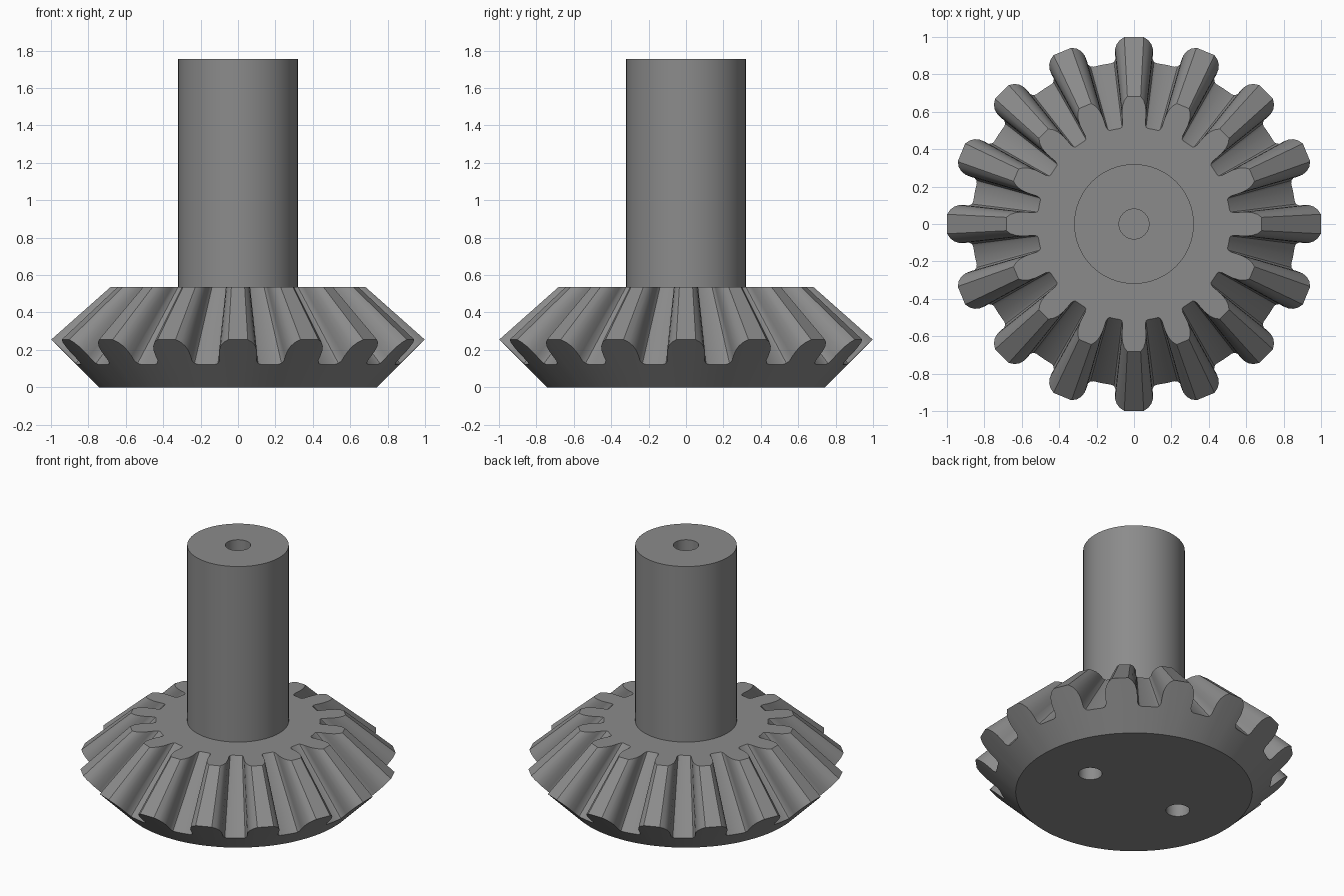
import bpy, bmesh, math

if "Cube" in bpy.data.objects:
    bpy.data.objects.remove(bpy.data.objects["Cube"])

TEETH = 16
APEX = 1.14      # height where all tooth lines converge
BASE_R = 0.745   # radius of the flat underside
TOP_Z = 0.535    # height of the flat gear face
SEG = 64

steel = bpy.data.materials.new("plain grey")
steel.diffuse_color = (0.26, 0.26, 0.26, 1)
steel.use_nodes = True
steel.node_tree.nodes["Principled BSDF"].inputs["Base Color"].default_value = steel.diffuse_color


def make_object(name, bm):
    bmesh.ops.recalc_face_normals(bm, faces=bm.faces[:])
    mesh = bpy.data.meshes.new(name)
    bm.to_mesh(mesh)
    bm.free()
    mesh.materials.append(steel)
    obj = bpy.data.objects.new(name, mesh)
    bpy.context.collection.objects.link(obj)
    return obj


def bridge(bm, a, b):
    n = len(a)
    for i in range(n):
        j = (i + 1) % n
        bm.faces.new((a[i], a[j], b[j], b[i]))


def smooth(obj):
    bpy.ops.object.select_all(action='DESELECT')
    obj.select_set(True)
    bpy.context.view_layer.objects.active = obj
    bpy.ops.object.shade_smooth_by_angle(angle=math.radians(30))


# Half tooth outline on the back cone: (half width, radius), root to tip
half = [(0.122, 0.868), (0.107, 0.873), (0.099, 0.887), (0.101, 0.91), (0.101, 0.94),
        (0.093, 0.965), (0.077, 0.985), (0.052, 1.0)]
tooth = [(-math.asin(w / r), r) for w, r in half]
tooth += [(-a, r) for a, r in reversed(tooth)]
pitch = 2 * math.pi / TEETH
tooth.append((pitch / 2, 0.868))   # middle of the root gap

# Gear body: base ring, toothed back-cone ring, and its taper to the top face
bm = bmesh.new()
base, outer, top = [], [], []
for k in range(TEETH):
    for a, r in tooth:
        c, s = math.cos(a + k * pitch), math.sin(a + k * pitch)
        z = r - BASE_R
        t = (APEX - TOP_Z) / (APEX - z)
        base.append(bm.verts.new((BASE_R * c, BASE_R * s, 0)))
        outer.append(bm.verts.new((r * c, r * s, z)))
        top.append(bm.verts.new((r * t * c, r * t * s, TOP_Z)))
bridge(bm, base, outer)
bridge(bm, outer, top)
bm.faces.new(base)
bm.faces.new(top)
gear = make_object("bevel_gear", bm)

# Two blind pin holes in the underside
for x in (-0.36, 0.36):
    bm = bmesh.new()
    bmesh.ops.create_cone(bm, cap_ends=True, segments=32, radius1=0.075, radius2=0.075, depth=0.5)
    bmesh.ops.translate(bm, verts=bm.verts[:], vec=(x, 0, 0))
    cutter = make_object("pin_hole_cutter", bm)
    cutter.hide_render = True
    mod = gear.modifiers.new("pin_hole", 'BOOLEAN')
    mod.operation = 'DIFFERENCE'
    mod.solver = 'EXACT'
    mod.object = cutter
    bpy.context.view_layer.objects.active = gear
    bpy.ops.object.modifier_apply(modifier=mod.name)
    bpy.data.objects.remove(cutter)
smooth(gear)

# Shaft with a blind centre bore, revolved from its profile
bm = bmesh.new()
rings = []
for r, z in [(0.32, TOP_Z), (0.32, 1.755), (0.08, 1.755), (0.08, 1.4)]:
    rings.append([bm.verts.new((r * math.cos(2 * math.pi * i / SEG),
                                r * math.sin(2 * math.pi * i / SEG), z)) for i in range(SEG)])
for a, b in zip(rings, rings[1:]):
    bridge(bm, a, b)
bm.faces.new(rings[-1])
bm.faces.new(rings[0])
smooth(make_object("shaft", bm))
